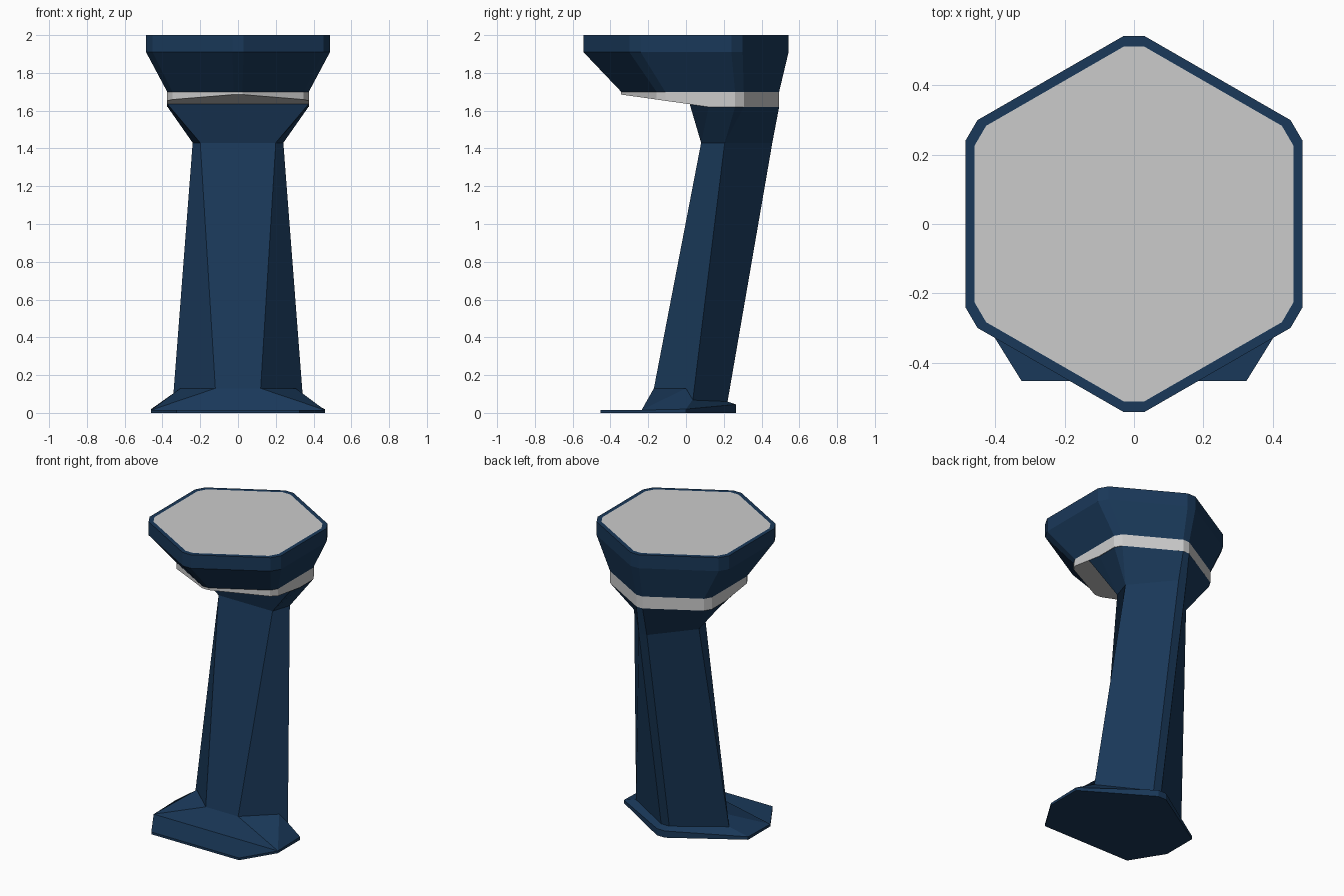
import bpy, bmesh

if "Cube" in bpy.data.objects:
    bpy.data.objects.remove(bpy.data.objects["Cube"])

navy = bpy.data.materials.new("navy")
navy.diffuse_color = (0.01, 0.04, 0.1, 1)
navy.use_nodes = True
navy.node_tree.nodes["Principled BSDF"].inputs["Base Color"].default_value = navy.diffuse_color


def loft(name, sections, material=None, caps=()):
    """Bridge half cross-sections (front to back, x > 0), each mirrored in x."""
    bm = bmesh.new()
    rings = []
    for half in sections:
        pts = half + [(-x, y, z) for x, y, z in reversed(half)]
        rings.append([bm.verts.new(p) for p in pts])
    for a, b in zip(rings, rings[1:]):
        n = len(a)
        for i in range(n):
            j = (i + 1) % n
            bm.faces.new((a[i], a[j], b[j], b[i]))
    for i in caps:
        bm.faces.new(rings[i])
    bmesh.ops.remove_doubles(bm, verts=bm.verts, dist=1e-4)
    bmesh.ops.recalc_face_normals(bm, faces=bm.faces)
    mesh = bpy.data.meshes.new(name)
    bm.to_mesh(mesh)
    bm.free()
    if material:
        mesh.materials.append(material)
    obj = bpy.data.objects.new(name, mesh)
    bpy.context.collection.objects.link(obj)
    return obj


def at(points, z, scale=1.0, dy=0.0):
    return [(x * scale, y * scale + dy, z) for x, y in points]


# Hexagon with clipped corners, shared by head, band and top plate
HEX = [(.03, -.543), (.452, -.3), (.487, -.24), (.487, .24), (.452, .3), (.03, .543)]

# Foot: thin slab with a raised collar around the column
foot_xy = [(.325, -.453), (.46, -.235), (.46, 0), (.03, .265)]
foot_z = (.015, .015, .02, .045)
foot_top = [(x, y, z) for (x, y), z in zip(foot_xy, foot_z)]
loft("foot_slab", [at(foot_xy, 0), foot_top], navy, caps=(0,))
f, s, b = foot_top[1:]
loft("foot_slope",
     [[f, f, s, b],
      [(.12, -.17, .13), (.305, 0, .13), (.345, .035, .07), (.03, .22, .06)]], navy)
loft("foot_toe", [[foot_top[0], foot_top[1]]], navy, caps=(0,))

# Leaning column that flares into the neck
front, side, back = (.2, .08, 1.43), (.24, .205, 1.43), (.03, .457, 1.43)
loft("column", [[(.12, -.17, .13), (.345, .035, .06), (.03, .22, .06)],
                [front, side, back]], navy)
loft("neck", [[front, front, side, side, back],
              [(.373, .02, 1.634), (.373, .12, 1.62), (.373, .26, 1.62),
               (.348, .306, 1.62), (.023, .493, 1.62)]], navy)

# Grey band, its underside rising toward the front
band_top = at(HEX, 1.70, .77, .075)
band_top.insert(3, (band_top[2][0], .12, 1.70))
band_low = [(x, y, 1.62 + max(0, .12 - y) * .141) for x, y, z in band_top]
loft("band", [band_top, band_low])
loft("band_underside", [band_low[:4]], caps=(0,))

# Head with vertical rim, and flush grey top plate
inner = at(HEX, 2.0, .945)
loft("head", [at(HEX, 1.70, .77, .075), at(HEX, 1.91), at(HEX, 2.0), inner], navy)
loft("top_plate", [inner], caps=(0,))
